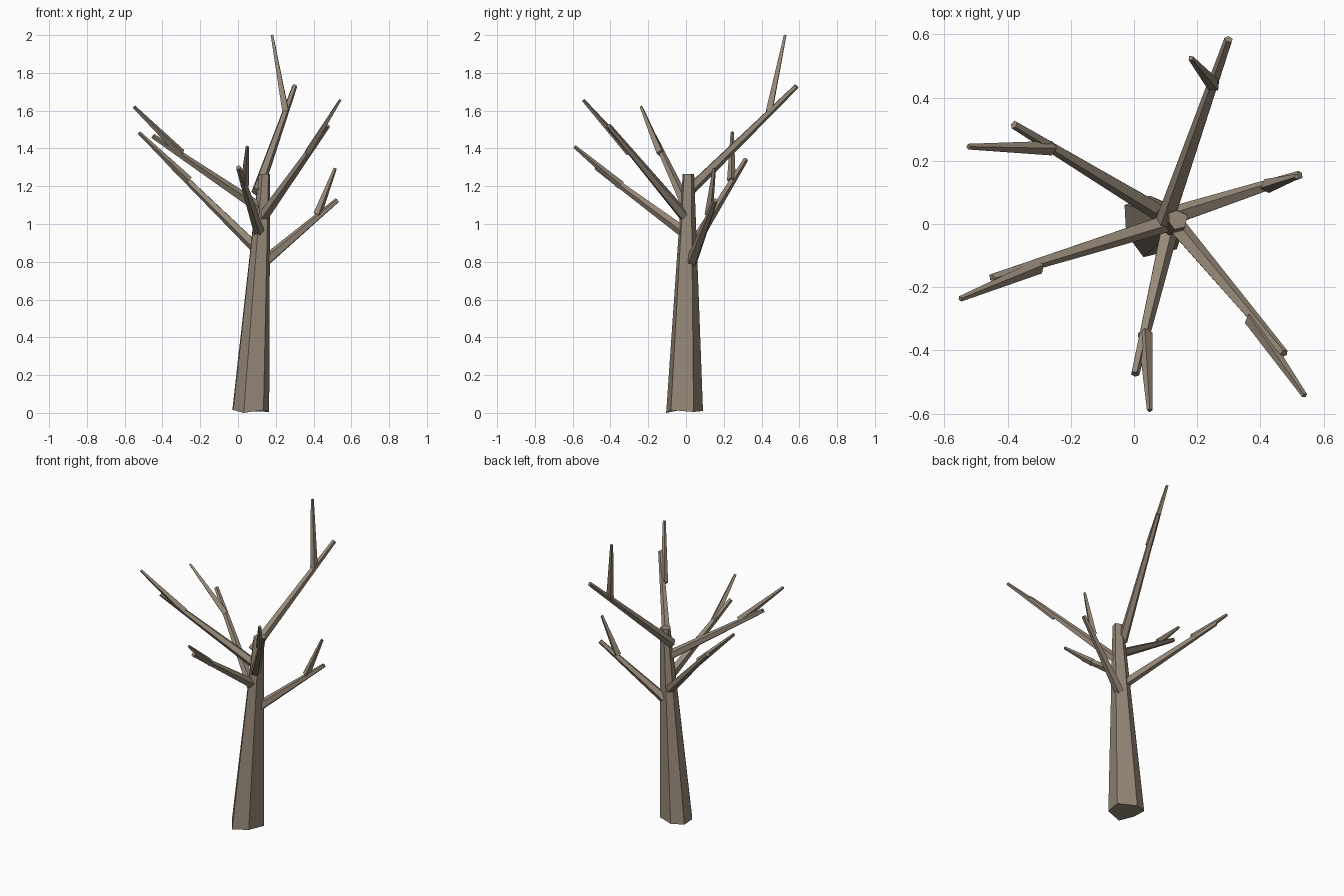
import bpy, bmesh, math
from mathutils import Vector

cube = bpy.data.objects.get("Cube")
if cube:
    bpy.data.objects.remove(cube, do_unlink=True)

bark = bpy.data.materials.new("grey_brown_bark")
bark.use_nodes = True
colour = (0.31, 0.25, 0.19, 1)
bark.diffuse_color = colour
bark.node_tree.nodes["Principled BSDF"].inputs["Base Color"].default_value = colour


def loft(name, lower, upper):
    """Closed, flat-faced solid between two rings of points."""
    bm = bmesh.new()
    a = [bm.verts.new(p) for p in lower]
    b = [bm.verts.new(p) for p in upper]
    n = len(a)
    for i in range(n):
        j = (i + 1) % n
        bm.faces.new((a[i], a[j], b[j], b[i]))
    bm.faces.new(a[::-1])
    bm.faces.new(b)
    bmesh.ops.recalc_face_normals(bm, faces=bm.faces)
    mesh = bpy.data.meshes.new(name)
    bm.to_mesh(mesh)
    bm.free()
    mesh.materials.append(bark)
    obj = bpy.data.objects.new(name, mesh)
    bpy.context.collection.objects.link(obj)
    return obj


def limb(name, start, end, r0, r1, sides=5):
    """Tapered limb running from start to end."""
    start, end = Vector(start), Vector(end)
    turn = (end - start).to_track_quat('Z', 'Y')

    def ring(centre, r):
        steps = [math.tau * i / sides for i in range(sides)]
        return [centre + turn @ Vector((r * math.cos(t), r * math.sin(t), 0))
                for t in steps]
    return loft(name, ring(start, r0), ring(end, r1))


# Trunk: uneven six-sided foot leaning and tapering to a blunt top
foot = [(0.05, 0.09), (-0.03, 0.06), (-0.025, -0.03),
        (0.03, -0.105), (0.135, -0.08), (0.165, 0.04)]
foot_z = [0.01, 0.015, 0.015, 0.0, 0.015, 0.005]
foot_mid, top_mid = Vector((0.054, -0.004)), Vector((0.136, 0.014))
lower = [(x, y, z) for (x, y), z in zip(foot, foot_z)]
upper = [(*(top_mid + (Vector(p) - foot_mid) * 0.31), 1.265) for p in foot]
loft("trunk", lower, upper)

# Boughs: start, end, twig root, twig tip
boughs = {
    "back": ((0.10, 0.01, 1.17), (0.30, 0.585, 1.73),
             (0.252, 0.44, 1.595), (0.18, 0.525, 2.0)),
    "back_right": ((0.11, 0.02, 0.86), (-0.38, 0.315, 1.34),
                   (-0.26, 0.24, 1.23), (-0.525, 0.245, 1.485)),
    "front_right": ((0.12, 0.01, 1.08), (-0.45, -0.17, 1.465),
                    (-0.30, -0.135, 1.375), (-0.55, -0.237, 1.62)),
    "front": ((0.115, 0.0, 0.95), (0.003, -0.475, 1.30),
              (0.035, -0.345, 1.205), (0.05, -0.59, 1.41)),
    "front_left": ((0.12, 0.01, 1.02), (0.475, -0.41, 1.52),
                   (0.37, -0.30, 1.38), (0.54, -0.543, 1.655)),
    "left": ((0.14, 0.03, 0.80), (0.525, 0.155, 1.125),
             (0.42, 0.12, 1.05), (0.515, 0.15, 1.295)),
}
for side, (start, end, root, tip) in boughs.items():
    limb(side + "_branch", start, end, 0.031, 0.014)
    limb(side + "_twig", root, tip, 0.023, 0.009, 4)
